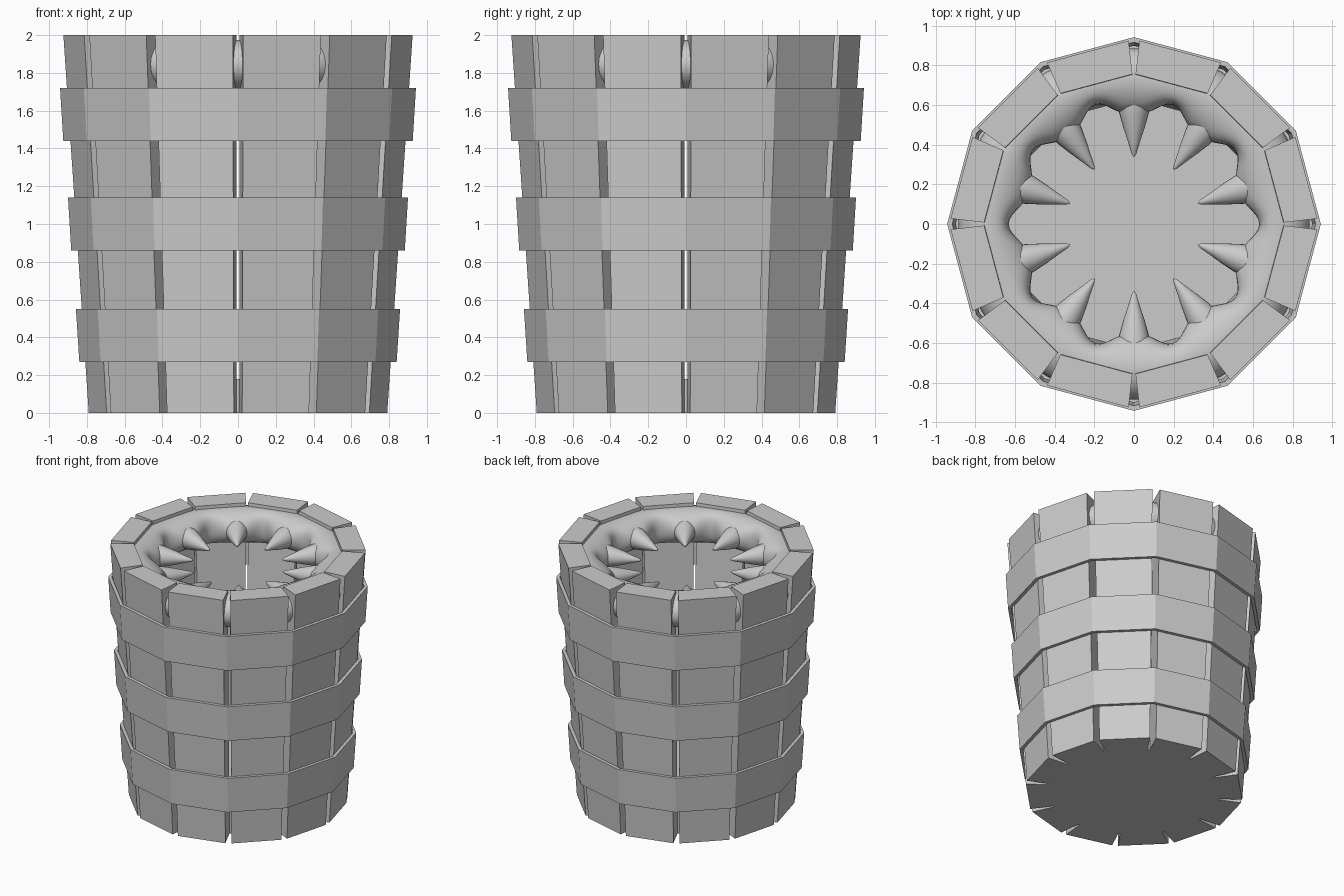
import bpy, bmesh, math
from mathutils import Vector, Matrix

if "Cube" in bpy.data.objects:
    bpy.data.objects.remove(bpy.data.objects["Cube"])

N = 12
STEP = 2 * math.pi / N


def make(name, verts, faces, smooth=None):
    me = bpy.data.meshes.new(name)
    me.from_pydata(verts, [], faces)
    bm = bmesh.new()
    bm.from_mesh(me)
    bmesh.ops.recalc_face_normals(bm, faces=bm.faces)
    bm.to_mesh(me)
    bm.free()
    ob = bpy.data.objects.new(name, me)
    bpy.context.collection.objects.link(ob)
    if smooth:
        bpy.ops.object.select_all(action='DESELECT')
        ob.select_set(True)
        bpy.context.view_layer.objects.active = ob
        bpy.ops.object.shade_smooth_by_angle(angle=math.radians(smooth))
    return ob


def loft(name, rings, closed=False, smooth=None):
    """Skin a list of equal-length vertex rings; cap the ends or close the loop."""
    n, m = len(rings[0]), len(rings)
    verts = [v for r in rings for v in r]
    faces = []
    for i in range(m if closed else m - 1):
        k = (i + 1) % m
        for j in range(n):
            l = (j + 1) % n
            faces.append((i * n + j, i * n + l, k * n + l, k * n + j))
    if not closed:
        faces += [tuple(range(n)), tuple(range((m - 1) * n, m * n))]
    return make(name, verts, faces, smooth)


def ngon(r, z):
    return [(r * math.cos(i * STEP), r * math.sin(i * STEP), z) for i in range(N)]


# Staves: tapered planks, slightly wedge-shaped gaps between them
def plank(z, r_in, w_in, r_out, w_out):
    return [(r_in, -w_in, z), (r_out, -w_out, z), (r_out, w_out, z), (r_in, w_in, z)]

for i in range(N):
    rot = Matrix.Rotation((i + 0.5) * STEP, 3, 'Z')
    rings = [plank(0, 0.60, 0.154, 0.769, 0.183),
             plank(2, 0.732, 0.188, 0.900, 0.213)]
    loft(f"stave_{i + 1}", [[rot @ Vector(v) for v in r] for r in rings])

# Hoops: three 12-sided bands
for i, (z0, r0, z1, r1) in enumerate([(0.27, 0.84, 0.55, 0.858),
                                     (0.86, 0.883, 1.14, 0.90),
                                     (1.44, 0.925, 1.72, 0.942)]):
    t = 0.026
    loft(f"hoop_{i + 1}", [ngon(r0, z0), ngon(r1, z1), ngon(r1 - t, z1), ngon(r0 - t, z0)],
         closed=True)

# Floor
loft("floor", [ngon(0.622, 0.0), ngon(0.634, 0.18)])

# Gum ring: swept oval that swells inward around each tooth
TEETH = 10
ZC = 1.845
rings = []
for i in range(160):
    a = math.pi / 2 + i * 2 * math.pi / 160
    gap = ((1 - math.cos(TEETH * (a - math.pi / 2))) / 2) ** 1.8
    ring = []
    for j in range(28):
        b = j * 2 * math.pi / 28
        c, s = math.cos(b), math.sin(b)
        r = 0.73 + 0.155 * c
        if c < 0:
            r += (0.075 * gap - 0.018) * c * c
        ring.append((r * math.cos(a), r * math.sin(a), ZC + 0.13 * s))
    rings.append(ring)
loft("gum", rings, closed=True, smooth=60)

# Teeth: slightly bulging cones pointing at the centre
profile = [(0.66, 0.085), (0.60, 0.083), (0.55, 0.072), (0.48, 0.052),
           (0.41, 0.029), (0.355, 0.012), (0.34, 0.003)]
for i in range(TEETH):
    rot = Matrix.Rotation(math.pi / 2 + i * 2 * math.pi / TEETH, 3, 'Z')
    rings = [[rot @ Vector((d, r * math.cos(k * math.pi / 12), ZC + r * math.sin(k * math.pi / 12)))
              for k in range(24)] for d, r in profile]
    loft(f"tooth_{i + 1}", rings, smooth=50)
